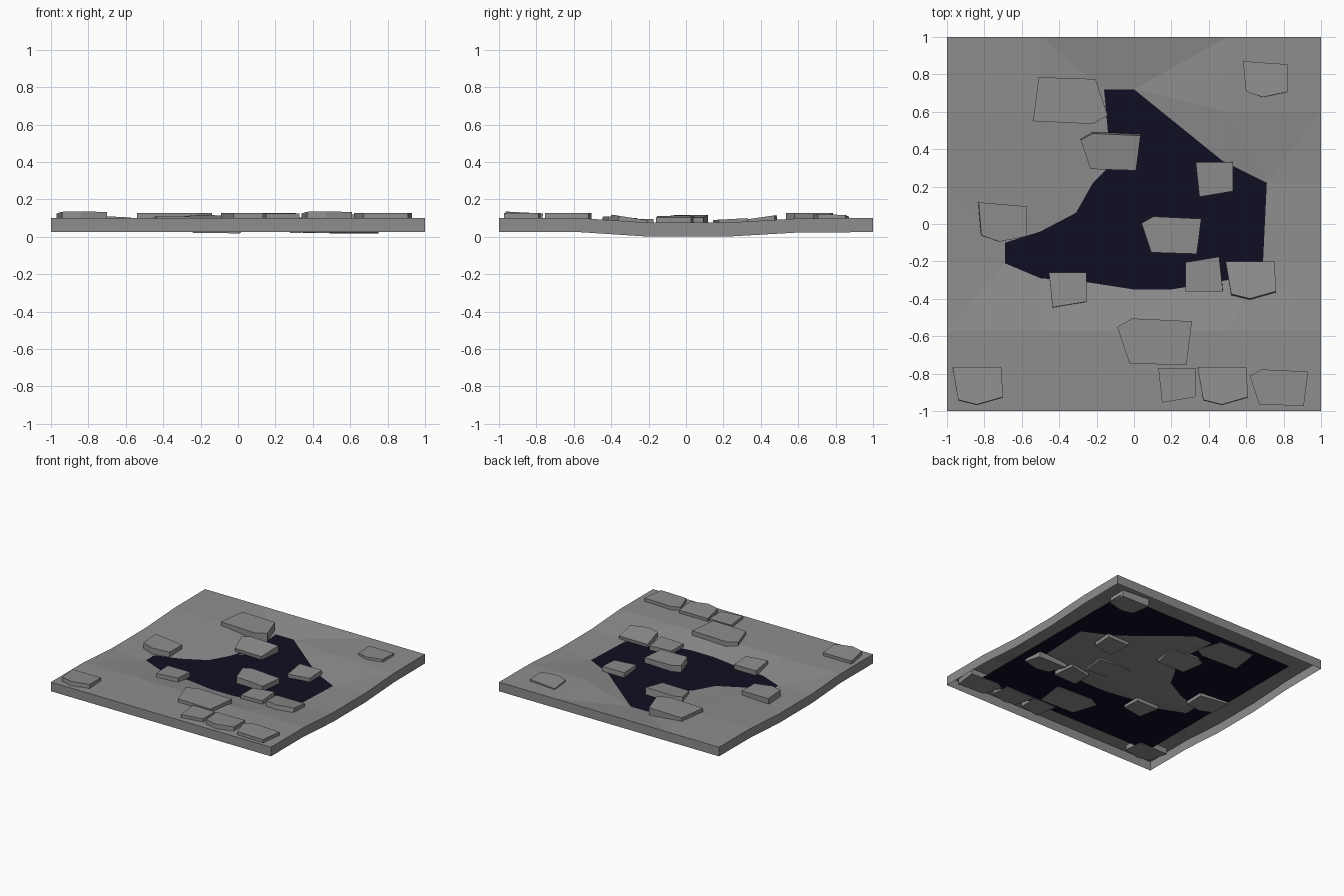
import bpy, bmesh
from math import radians
from mathutils import Vector, Matrix, Euler
from mathutils.geometry import delaunay_2d_cdt

cube = bpy.data.objects.get("Cube")
if cube:
    bpy.data.objects.remove(cube, do_unlink=True)


def material(name, rgb):
    m = bpy.data.materials.new(name)
    m.use_nodes = True
    m.diffuse_color = (*rgb, 1)
    bsdf = m.node_tree.nodes["Principled BSDF"]
    bsdf.inputs["Base Color"].default_value = (*rgb, 1)
    bsdf.inputs["Roughness"].default_value = 0.9
    return m


STONE = material("stone grey", (0.27, 0.27, 0.27))
WATER = material("dark blue water", (0.0045, 0.0045, 0.016))
WATER_Z, SKIRT = 0.06, 0.075


def finish(bm, name, mat):
    mesh = bpy.data.meshes.new(name)
    bm.to_mesh(mesh)
    bm.free()
    mesh.materials.append(mat)
    obj = bpy.data.objects.new(name, mesh)
    bpy.context.collection.objects.link(obj)
    return obj


# Ground: coarse grid joined to the pond shoreline, with a shallow valley across it
shore = [(-.16, .72), (0, .72), (.47, .34), (.71, .22), (.69, -.2), (.5, -.3),
         (.2, -.35), (0, -.35), (-.26, -.31), (-.5, -.29), (-.69, -.21),
         (-.69, -.1), (-.5, -.04), (-.31, .06), (-.22, .22), (-.14, .3), (-.14, .5)]
columns = [-1, -.5, 0, .5, 1]
valley = {-1: .1, -.57: .1, -.2: .076, .22: .076, .6: .098, 1: .1}
bed = {(0, .6): .045, (0, .22): .045, (.5, .22): .05,
       (0, -.2): .045, (.5, -.2): .048, (-.5, -.2): .052}

points = [(x, y, WATER_Z) for x, y in shore]
for y, z in valley.items():
    for x in columns:
        points.append((x, y, bed.get((x, y), z)))
n = len(shore)
loop_edges = [(i, (i + 1) % n) for i in range(n)]
verts, _, faces, origin, _, _ = delaunay_2d_cdt(
    [Vector(p[:2]) for p in points], loop_edges, [], 0, 1e-5)

bm = bmesh.new()
bv = [bm.verts.new((*v, points[o[0]][2] if o else WATER_Z))
      for v, o in zip(verts, origin)]
for f in faces:
    bm.faces.new([bv[i] for i in f])
bmesh.ops.recalc_face_normals(bm, faces=bm.faces[:])
if sum(f.normal.z for f in bm.faces) < 0:
    bmesh.ops.reverse_faces(bm, faces=bm.faces[:])

# Skirt hanging from the outer border, open underneath
border = [e for e in bm.edges if e.is_boundary]
skirt = bmesh.ops.extrude_edge_only(bm, edges=border)["geom"]
for v in skirt:
    if isinstance(v, bmesh.types.BMVert):
        v.co.z -= SKIRT
for f in skirt:
    if isinstance(f, bmesh.types.BMFace):
        f.normal_update()
        if f.normal.dot(f.calc_center_median()) < 0:
            f.normal_flip()
finish(bm, "ground", STONE)

# Water sheet
bm = bmesh.new()
bmesh.ops.create_grid(bm, x_segments=1, y_segments=1, size=0.83,
                      matrix=Matrix.Translation((0, 0, WATER_Z)))
finish(bm, "pond_water", WATER)

# Three slab outlines shared by all the stones
POINTED = [(-.135, .1), (.125, .1), (.135, -.06), (-.005, -.1), (-.105, -.075)]
SQUARE = [(-.1, .09), (.1, .09), (.1, -.065), (-.08, -.095)]
BROAD = [(-.2, .08), (-.12, .125), (.2, .11), (.17, -.125), (-.135, -.115)]


def slab(name, outline, x, y, top, turn=0, size=1, pitch=0, roll=0, depth=.07):
    bm = bmesh.new()
    face = bm.faces.new([bm.verts.new((px * size, py * size, -depth))
                         for px, py in outline])
    up = bmesh.ops.extrude_face_region(bm, geom=[face], use_keep_orig=True)["geom"]
    for v in up:
        if isinstance(v, bmesh.types.BMVert):
            v.co.z = 0
    bmesh.ops.recalc_face_normals(bm, faces=bm.faces[:])
    spin = Matrix.Rotation(radians(turn), 4, 'Z')
    tilt = Euler((radians(pitch), radians(roll), 0)).to_matrix().to_4x4()
    bm.transform(Matrix.Translation((x, y, top)) @ tilt @ spin)
    finish(bm, name, STONE)


# Stones on the front bank
slab("front_left_stone", POINTED, -.835, -.865, .13, pitch=-3)
slab("front_square_stone", SQUARE, .23, -.86, .125)
slab("front_middle_stone", POINTED, .475, -.865, .13, pitch=-3)
slab("front_corner_stone", BROAD, .775, -.875, .127, size=.78)
slab("front_broad_stone", BROAD, .11, -.63, .127)

# Stones around and in the pond
slab("shore_right_stone", POINTED, .625, -.3, .103, pitch=-9)
slab("shore_square_stone", SQUARE, .375, -.27, .093, turn=180, roll=-2)
slab("shore_left_square_stone", SQUARE, -.355, -.35, .105, pitch=-3)
slab("shore_left_stone", POINTED, -.705, .005, .11, turn=-5, roll=3)
slab("pond_stone", BROAD, .2, -.06, .108, size=.8, roll=2)
slab("shore_back_square_stone", SQUARE, .43, .24, .095, pitch=3)
slab("pond_back_stone", BROAD, -.125, .385, .102, size=.8, pitch=8)

# Stones on the back bank
slab("back_broad_stone", BROAD, -.34, .66, .127, turn=180)
slab("back_corner_stone", POINTED, .7, .77, .115, turn=-4, size=.92, pitch=-2, roll=-2)
